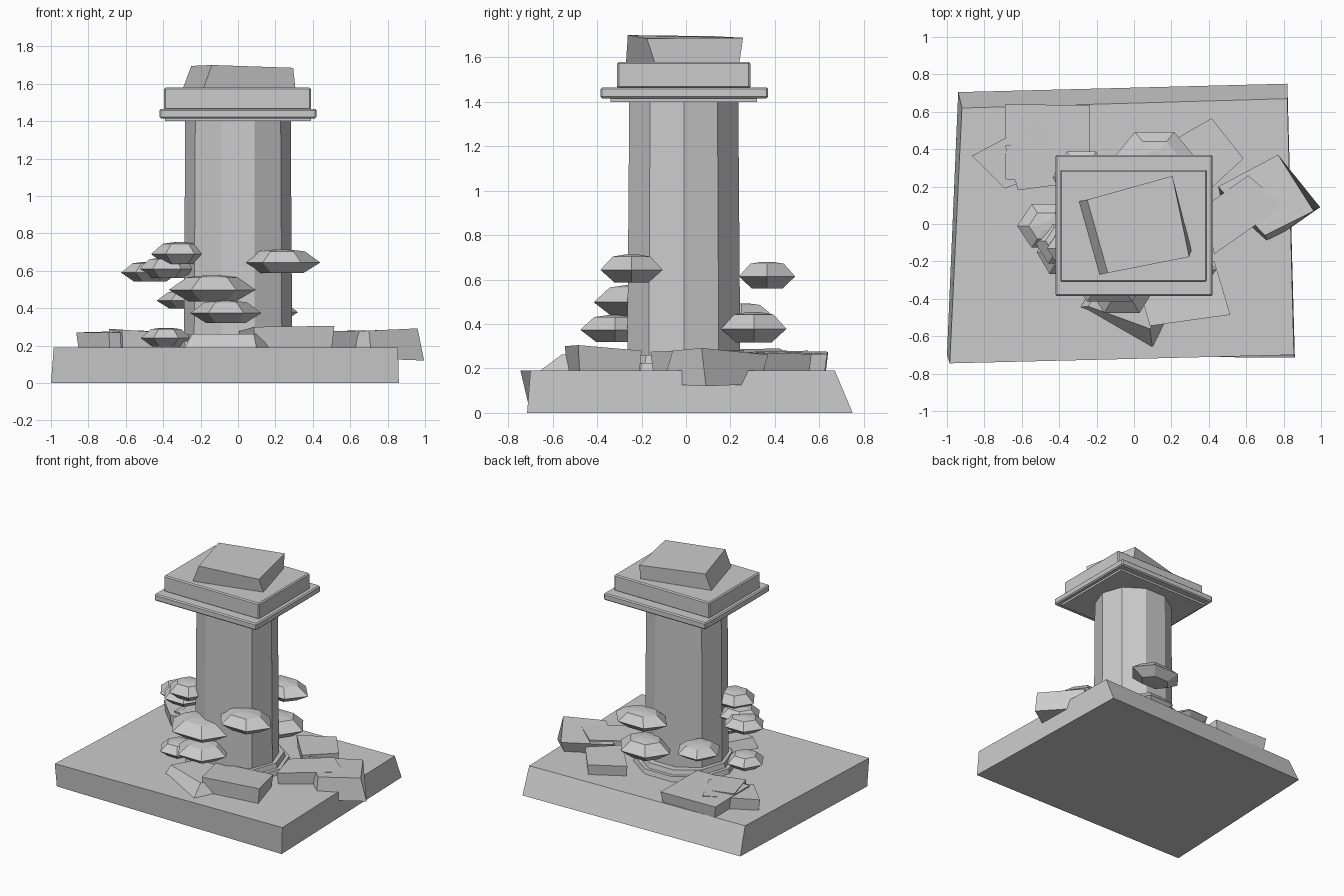
import bpy, math

stone = bpy.data.materials.new("grey_stone")
stone.diffuse_color = (0.6, 0.6, 0.6, 1)


def mesh_object(name, verts, faces):
    me = bpy.data.meshes.new(name)
    me.from_pydata(verts, [], faces)
    me.update()
    me.materials.append(stone)
    ob = bpy.data.objects.new(name, me)
    bpy.context.collection.objects.link(ob)
    return ob


def loft(name, rings):
    """Join equal-length rings, bottom to top, and cap both ends."""
    n = len(rings[0])
    verts = [p for ring in rings for p in ring]
    faces = [tuple(reversed(range(n)))]
    for k in range(len(rings) - 1):
        for i in range(n):
            j = (i + 1) % n
            faces.append((k * n + i, k * n + j, (k + 1) * n + j, (k + 1) * n + i))
    faces.append(tuple(range((len(rings) - 1) * n, len(rings) * n)))
    return mesh_object(name, verts, faces)


def ring(n, cx, cy, rx, ry, z):
    return [(cx + rx * math.cos(math.tau * i / n),
             cy + ry * math.sin(math.tau * i / n), z) for i in range(n)]


def box(name, x0, x1, y0, y1, z0, z1, bevel=0.0):
    quad = [(x0, y0), (x1, y0), (x1, y1), (x0, y1)]
    ob = loft(name, [[(x, y, z) for x, y in quad] for z in (z0, z1)])
    if bevel:
        mod = ob.modifiers.new("bevel", 'BEVEL')
        mod.width = bevel
        mod.segments = 1
    return ob


def slab(name, top, bottom=0.17, inset=0.94):
    """Broken stone: tilted top quad over a slightly smaller flat bottom."""
    cx = sum(p[0] for p in top) / 4
    cy = sum(p[1] for p in top) / 4
    low = [(cx + (x - cx) * inset, cy + (y - cy) * inset, bottom) for x, y, z in top]
    return loft(name, [low, top])


# Skewed ground block
loft("base_block", [
    [(-1.0, -0.70, 0), (0.86, -0.715, 0), (0.82, 0.75, 0), (-0.94, 0.705, 0)],
    [(-0.985, -0.745, 0.19), (0.855, -0.70, 0.19), (0.82, 0.67, 0.19), (-0.92, 0.62, 0.19)]])

# Ten-sided column with stepped foot
loft("column", [ring(10, 0, -0.01, 0.29, 0.268, 0.18), ring(10, 0, -0.01, 0.282, 0.258, 1.41)])
loft("foot_lower", [ring(10, 0, 0, 0.36, 0.35, 0.18), ring(10, 0, 0, 0.35, 0.34, 0.225)])
loft("foot_upper", [ring(10, 0, 0, 0.325, 0.315, 0.22), ring(10, 0, 0, 0.315, 0.305, 0.26)])

# Capital
box("capital_under", -0.39, 0.39, -0.34, 0.32, 1.40, 1.42)
box("capital_plate", -0.42, 0.42, -0.385, 0.37, 1.415, 1.465, 0.008)
box("capital_block", -0.395, 0.39, -0.31, 0.29, 1.46, 1.58, 0.008)

# Crooked stone on top
loft("top_stone", [
    [(-0.185, -0.27, 1.575), (0.307, -0.14, 1.575), (0.205, 0.24, 1.575), (-0.295, 0.12, 1.575)],
    [(-0.14, -0.262, 1.70), (0.295, -0.176, 1.685), (0.205, 0.257, 1.688), (-0.25, 0.13, 1.695)]])

# Hexagonal shelf caps around the column: x, y, z, rx, ry, half height
caps = [
    (-0.31, -0.13, 0.695, 0.155, 0.14, 0.058),
    (-0.38, -0.09, 0.615, 0.155, 0.14, 0.055),
    (-0.47, -0.01, 0.595, 0.155, 0.135, 0.053),
    (-0.28, 0.25, 0.445, 0.155, 0.16, 0.048),
    (-0.13, -0.235, 0.505, 0.24, 0.208, 0.07),
    (-0.065, -0.32, 0.38, 0.19, 0.18, 0.06),
    (-0.385, -0.15, 0.245, 0.135, 0.135, 0.05),
    (0.235, -0.245, 0.65, 0.205, 0.162, 0.063),
    (0.11, 0.365, 0.62, 0.21, 0.146, 0.06),
    (0.12, 0.305, 0.385, 0.20, 0.17, 0.068),
]
for i, (x, y, z, rx, ry, h) in enumerate(caps):
    loft(f"shelf_cap_{i + 1}", [ring(6, x, y, rx * s, ry * s, z + h * t)
                                for s, t in ((0.55, -1), (1, -0.1), (0.6, 0.85), (0.2, 1))])

# Fallen stones around the foot
loft("front_left_stone", [
    [(-0.29, -0.445, 0.18), (0.10, -0.67, 0.18), (0.22, -0.42, 0.18), (-0.15, -0.2, 0.18)],
    [(-0.245, -0.44, 0.262), (0.085, -0.56, 0.262), (0.20, -0.36, 0.262), (-0.12, -0.22, 0.262)]])
slab("front_stone", [(0.085, -0.545, 0.30), (0.515, -0.485, 0.305), (0.43, -0.20, 0.28), (0.0, -0.25, 0.275)])
loft("right_stone", [
    [(0.47, 0.12, 0.14), (0.715, -0.105, 0.13), (0.995, 0.09, 0.12), (0.75, 0.33, 0.13)],
    [(0.45, 0.20, 0.265), (0.70, -0.06, 0.28), (0.96, 0.07, 0.292), (0.77, 0.37, 0.262)]])
slab("right_inner_stone", [(0.43, -0.16, 0.275), (0.80, 0.10, 0.283), (0.61, 0.26, 0.28), (0.36, 0.08, 0.27)])
slab("back_right_stone", [(0.40, 0.18, 0.27), (0.585, 0.35, 0.27), (0.415, 0.565, 0.265), (0.18, 0.43, 0.265)])
slab("back_left_stone", [(-0.69, 0.24, 0.285), (-0.235, 0.20, 0.26), (-0.235, 0.635, 0.265), (-0.69, 0.64, 0.275)])
slab("left_stone", [(-0.69, 0.19, 0.27), (-0.40, 0.30, 0.275), (-0.52, 0.55, 0.28), (-0.865, 0.365, 0.27)])
slab("left_inner_stone", [(-0.62, 0.18, 0.285), (-0.40, 0.21, 0.27), (-0.48, 0.45, 0.275), (-0.69, 0.42, 0.29)])
